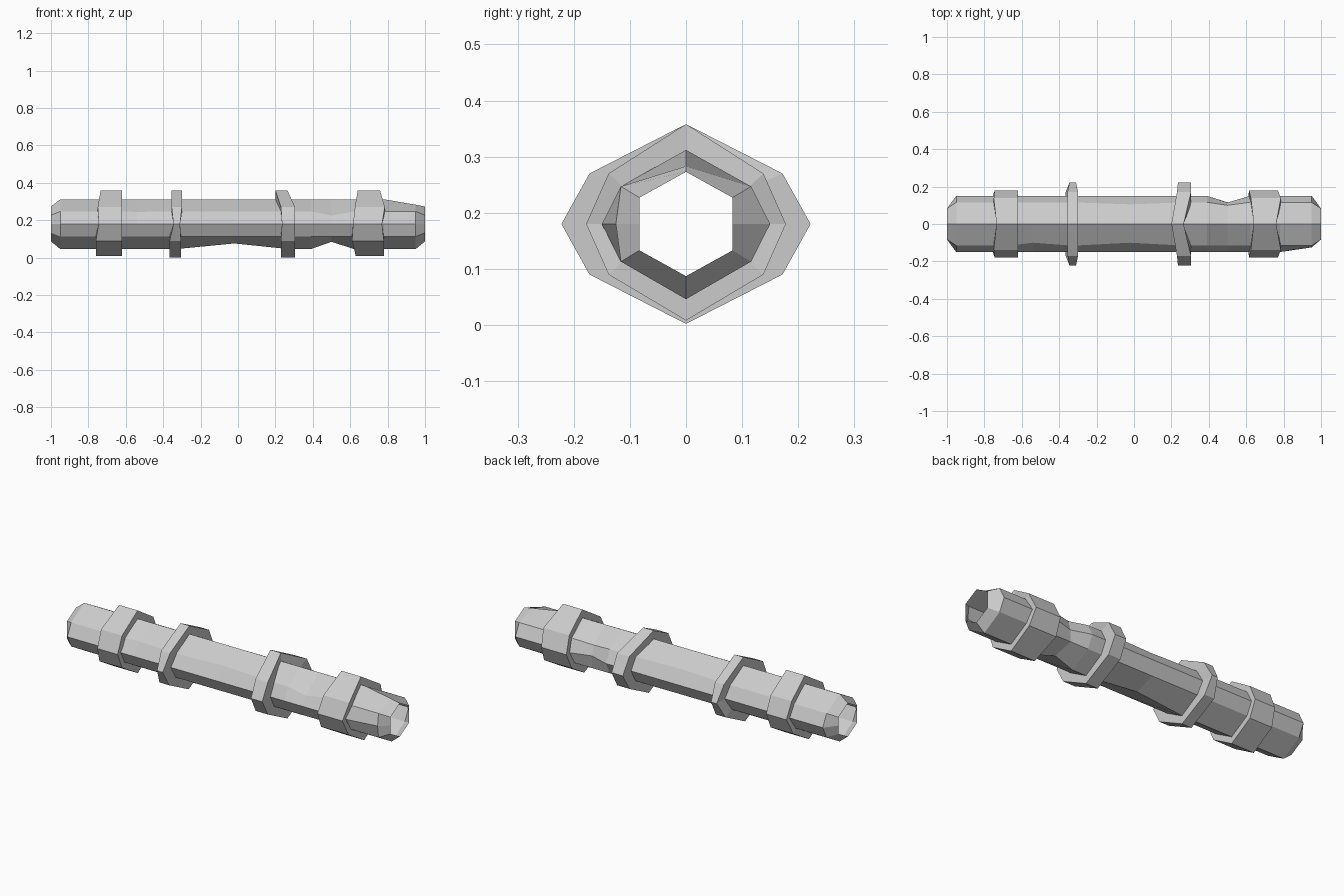
import bpy, bmesh

if "Cube" in bpy.data.objects:
    bpy.data.objects.remove(bpy.data.objects["Cube"])

CZ = 0.18


def octagon(side, diag_y, diag_z, up, down):
    """Eight-point (y, z) section: top, then clockwise through +y."""
    return [(0, CZ + up), (diag_y, CZ + diag_z), (side, CZ), (diag_y, CZ - diag_z),
            (0, CZ - down), (-diag_y, CZ - diag_z), (-side, CZ), (-diag_y, CZ + diag_z)]


def loft(name, loops, closed=False):
    """Skin a list of 8-point loops with quads."""
    bm = bmesh.new()
    rows = [[bm.verts.new(p) for p in loop] for loop in loops]
    pairs = list(zip(rows, rows[1:]))
    if closed:
        pairs.append((rows[-1], rows[0]))
    for a, b in pairs:
        for i in range(8):
            j = (i + 1) % 8
            bm.faces.new((a[i], a[j], b[j], b[i]))
    bmesh.ops.recalc_face_normals(bm, faces=bm.faces)
    mesh = bpy.data.meshes.new(name)
    bm.to_mesh(mesh)
    bm.free()
    obj = bpy.data.objects.new(name, mesh)
    bpy.context.collection.objects.link(obj)
    return obj


# Hollow shaft: open tube with tapered ends and a few chipped dents
BODY = octagon(0.15, 0.116, 0.067, 0.132, 0.134)
TIP = octagon(0.083, 0.083, 0.047, 0.093, 0.093)
stations = [
    (-1.0, TIP, {}),
    (-0.95, BODY, {}),
    (-0.67, BODY, {}),
    (-0.54, BODY, {7: (-0.10, 0.245)}),
    (-0.33, BODY, {}),
    (-0.02, BODY, {4: (0, 0.076), 7: (-0.10, 0.248), 1: (0.105, 0.248)}),
    (0.27, BODY, {}),
    (0.39, BODY, {}),
    (0.50, BODY, {1: (0.10, 0.235), 2: (0.115, 0.18), 4: (0, 0.085), 7: (-0.115, 0.225)}),
    (0.62, BODY, {}),
    (0.78, BODY, {}),
    (0.95, BODY, {0: (0, 0.283), 6: (-0.125, 0.18)}),
    (1.0, TIP, {}),
]
loops = []
for x, section, dents in stations:
    loops.append([(x, *dents.get(i, p)) for i, p in enumerate(section)])
loft("hollow_shaft", loops)

# Raised collars: wide ones near the ends, narrow tall ones inboard
WIDE = octagon(0.178, 0.138, 0.09, 0.178, 0.172)
NARROW = octagon(0.222, 0.172, 0.09, 0.178, 0.178)
INNER = octagon(0.14, 0.108, 0.062, 0.12, 0.115)


def collar(name, section, left, right):
    """left/right give x at the top, upper, middle, lower and bottom points."""
    order = [0, 1, 2, 3, 4, 3, 2, 1]
    outer_l = [(left[k], *p) for k, p in zip(order, section)]
    outer_r = [(right[k], *p) for k, p in zip(order, section)]
    inner_l = [(left[k], *p) for k, p in zip(order, INNER)]
    inner_r = [(right[k], *p) for k, p in zip(order, INNER)]
    return loft(name, [inner_l, outer_l, outer_r, inner_r], closed=True)


collar("collar_outer_left", WIDE,
       (-0.735, -0.75, -0.745, -0.76, -0.76), (-0.62,) * 5)
collar("collar_inner_left", NARROW,
       (-0.355, -0.355, -0.345, -0.365, -0.365), (-0.30, -0.30, -0.31, -0.305, -0.305))
collar("collar_inner_right", NARROW,
       (0.20, 0.23, 0.235, 0.23, 0.23), (0.265, 0.305, 0.305, 0.305, 0.305))
collar("collar_outer_right", WIDE,
       (0.64, 0.625, 0.615, 0.61, 0.63), (0.76, 0.785, 0.77, 0.78, 0.78))
